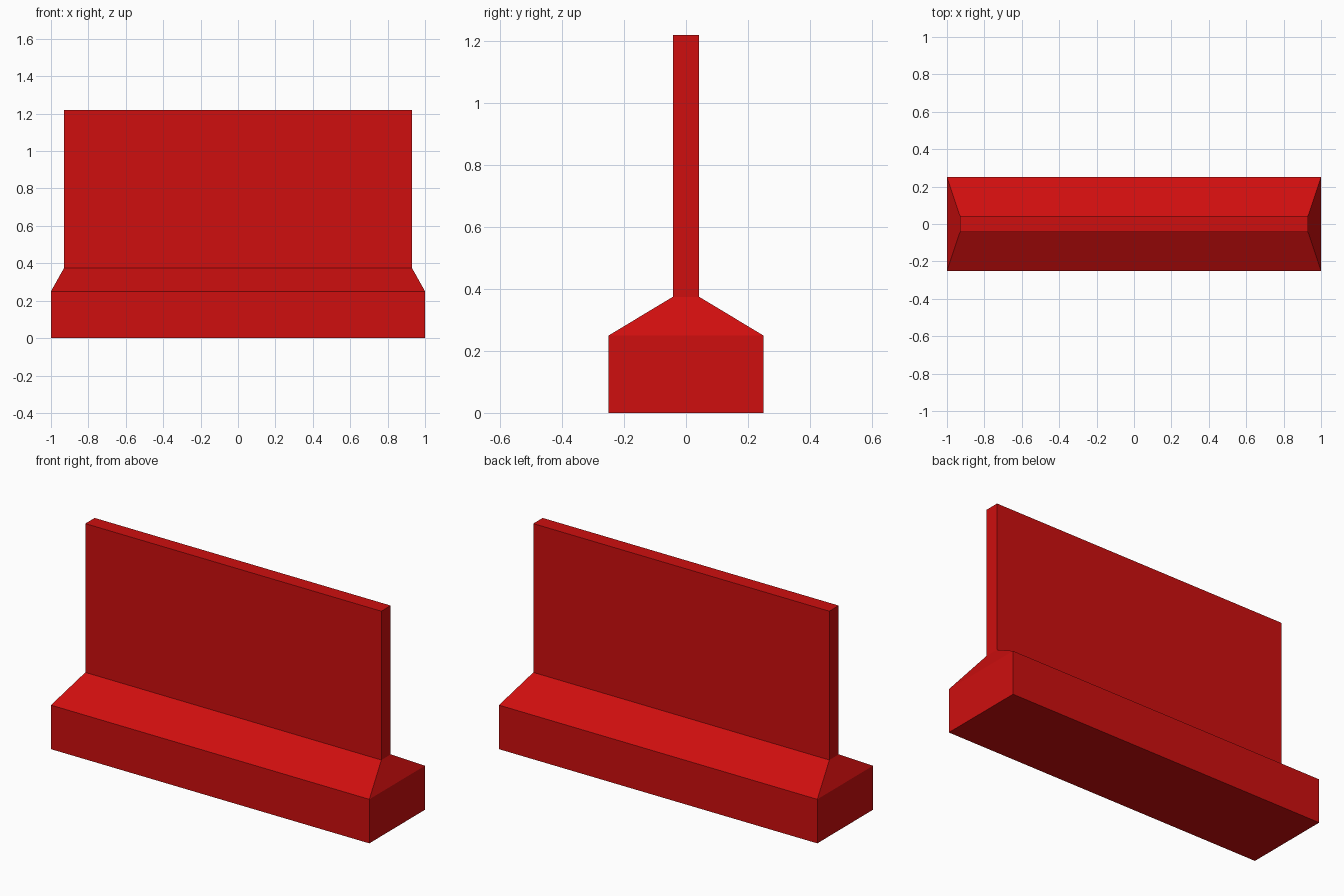
import bpy
import bmesh

cube = bpy.data.objects.get("Cube")
if cube:
    bpy.data.objects.remove(cube, do_unlink=True)

# Single red paint
RED = (0.62, 0.0045, 0.0045, 1.0)
red = bpy.data.materials.new("red_paint")
red.use_nodes = True
red.diffuse_color = RED
red.node_tree.nodes["Principled BSDF"].inputs["Base Color"].default_value = RED


def loft_rectangles(name, sections, material):
    """Closed solid through stacked rectangles given as (half_x, half_y, z)."""
    bm = bmesh.new()
    rings = [[bm.verts.new((sx * hx, sy * hy, z))
              for sx, sy in ((-1, -1), (1, -1), (1, 1), (-1, 1))]
             for hx, hy, z in sections]
    for low, high in zip(rings, rings[1:]):
        for i in range(4):
            j = (i + 1) % 4
            bm.faces.new((low[i], low[j], high[j], high[i]))
    bm.faces.new(rings[0][::-1])
    bm.faces.new(rings[-1])
    bmesh.ops.recalc_face_normals(bm, faces=bm.faces)
    mesh = bpy.data.meshes.new(name)
    bm.to_mesh(mesh)
    bm.free()
    mesh.materials.append(material)
    obj = bpy.data.objects.new(name, mesh)
    bpy.context.collection.objects.link(obj)
    return obj


# Plinth, sloped shoulder and thin upright wall in one solid
loft_rectangles("barrier_wall", [
    (1.0, 0.25, 0.0),
    (1.0, 0.25, 0.25),
    (0.93, 0.042, 0.375),
    (0.93, 0.042, 1.22),
], red)
